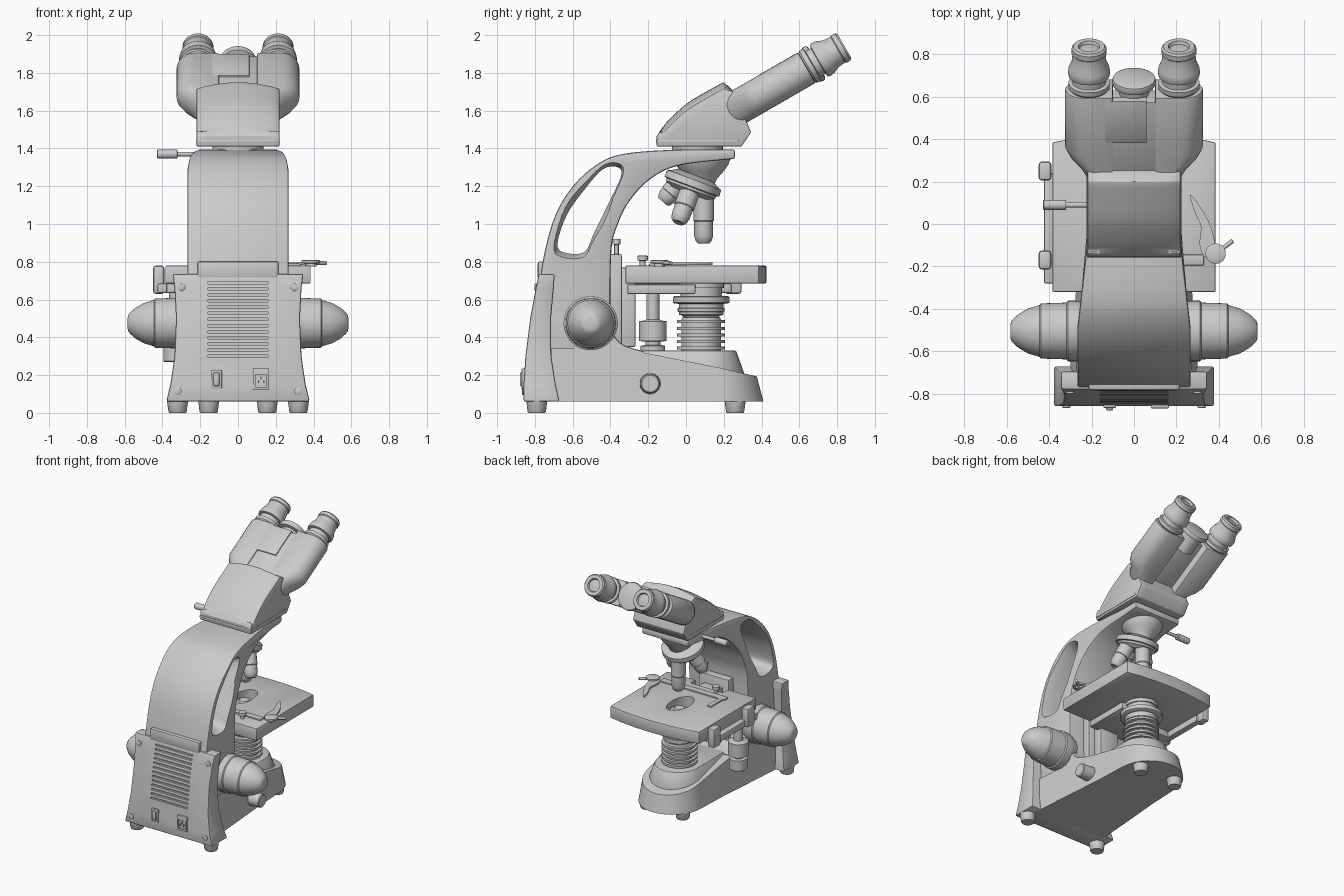
import bpy, bmesh, math
from mathutils import Vector, Matrix

if "Cube" in bpy.data.objects:
    bpy.data.objects.remove(bpy.data.objects["Cube"])

def finish(ob, bevel=0, seg=2):
    bpy.ops.object.select_all(action='DESELECT')
    bpy.context.view_layer.objects.active = ob
    ob.select_set(True)
    if bevel:
        m = ob.modifiers.new("bevel", 'BEVEL')
        m.width, m.segments, m.limit_method, m.angle_limit = bevel, seg, 'ANGLE', math.radians(40)
        bpy.ops.object.modifier_apply(modifier=m.name)
    bpy.ops.object.shade_smooth_by_angle(angle=math.radians(32))
    return ob

def loft(name, rings, bevel=0, seg=2):
    """Skin equal-length closed rings and cap both ends."""
    bm = bmesh.new()
    vs = [[bm.verts.new(p) for p in r] for r in rings]
    n = len(rings[0])
    for a, b in zip(vs, vs[1:]):
        for i in range(n):
            bm.faces.new((a[i], a[(i + 1) % n], b[(i + 1) % n], b[i]))
    bm.faces.new(vs[0]); bm.faces.new(vs[-1])
    bmesh.ops.recalc_face_normals(bm, faces=bm.faces)
    me = bpy.data.meshes.new(name)
    bm.to_mesh(me); bm.free()
    ob = bpy.data.objects.new(name, me)
    bpy.context.collection.objects.link(ob)
    return finish(ob, bevel, seg)

def lathe(name, prof, loc=(0, 0, 0), d=(0, 0, 1), n=32):
    """Spin (distance, radius) points around direction d from loc."""
    q, loc = Vector(d).to_track_quat('Z', 'Y'), Vector(loc)
    return loft(name, [[loc + q @ Vector((r * math.cos(t), r * math.sin(t), s))
                for t in [2 * math.pi * i / n for i in range(n)]] for s, r in prof])

def box(name, c, s, bevel=0):
    x, y, z = (v / 2 for v in s)
    ring = lambda h: [Vector(c) + Vector(p) for p in ((-x, -y, h), (x, -y, h), (x, y, h), (-x, y, h))]
    return loft(name, [ring(-z), ring(z)], bevel)

def plate(name, pts, z0, z1, bevel=0):
    return loft(name, [[(x, y, z) for x, y in pts] for z in (z0, z1)], bevel)

def spline(pts, n=5, closed=False):
    P = [Vector(p) for p in pts]
    P = [P[-1]] + P + P[:2] if closed else [P[0]] + P + [P[-1]]
    out = []
    for a, b, c, d in zip(P, P[1:], P[2:], P[3:]):
        for t in [i / n for i in range(n)]:
            out.append(0.5 * (2*b + (c - a)*t + (2*a - 5*b + 4*c - d)*t*t + (3*b - a - 3*c + d)*t**3))
    return out if closed else out + [P[-1]]

def cut(ob, cutter):
    bpy.context.view_layer.objects.active = ob
    m = ob.modifiers.new("cut", 'BOOLEAN')
    m.operation, m.object, m.solver = 'DIFFERENCE', cutter, 'EXACT'
    bpy.ops.object.modifier_apply(modifier=m.name)
    bpy.data.objects.remove(cutter)
    finish(ob)

# Arm: curved side profile, narrowing towards the head
outer = spline([(-.80, .5), (-.755, .82), (-.69, 1.05), (-.59, 1.21), (-.456, 1.325), (-.32, 1.373), (-.06, 1.393), (.26, 1.395)])
inner = spline([(.26, 1.345), (-.035, 1.31), (-.19, 1.237), (-.3, 1.12), (-.36, 1.0), (-.395, .86), (-.4, .5), (-.385, .42), (-.33, .36), (-.22, .325)])
prof = [Vector((-.8, .07))] + outer + inner + [Vector((-.22, .07))]
def arm_w(y):
    return .268 if y < -.5 else .268 - .068 * min(1, (y + .5) / .6)
arm = loft("arm", [[(s * arm_w(y), y, z) for y, z in prof] for s in (-1, 1)], .012)
# Handle opening with flared rim
hole = spline([(-.68, .9), (-.65, .85), (-.54, .85), (-.49, .945), (-.41, 1.11), (-.345, 1.25), (-.36, 1.3), (-.44, 1.29), (-.535, 1.185), (-.63, 1.05)], 4, True)
cen = sum(hole, Vector((0, 0))) / len(hole)
def hole_ring(x, off):
    return [(x, p.x + (p - cen).normalized().x * off, p.y + (p - cen).normalized().y * off) for p in hole]
cut(arm, loft("handle_cutter", [hole_ring(-.3, .042), hole_ring(-.2, 0), hole_ring(.2, 0), hole_ring(.3, .042)]))

# Base: tapered plan with rounded front and sloping top
def base_ring(y, w):
    zt = .34 - .14 * max(0, y + .33) / .705
    yt = y - .035 * max(0, (y - .16) / .25)
    return [(-w, y, .06), (w, y, .06), (w * .9, yt, zt), (-w * .9, yt, zt)]
stations = [(-.78, .31), (-.6, .295), (-.33, .275), (-.1, .255)]
stations += [(.16 + .25 * math.sin(t), .245 * math.cos(t)) for t in [math.radians(a) for a in (0, 12, 24, 36, 48, 58, 68, 76, 83, 88)]]
loft("base", [base_ring(*s) for s in stations])

# Lamp mound on the base
def mound(r, z):
    arc = [math.pi * i / 16 for i in range(17)]
    return [(r * math.cos(t), .1 + r * math.sin(t), z) for t in arc] + [(-r, -.25, z), (r, -.25, z)]
loft("lamp_mound", [mound(.215, .19), mound(.165, .33)], .008)

# Rear panel with vents, switch, socket and screws
levels = [(.06, -.86, -.67, .38), (.15, -.86, -.69, .358), (.3, -.85, -.713, .336), (.5, -.825, -.715, .328), (.66, -.795, -.7, .336), (.735, -.78, -.695, .346)]
panel = loft("rear_panel", [[(-w, a, z), (w, a, z), (w, b, z), (-w, b, z)] for z, a, b, w in levels], .01)
def panel_y(z):
    for (z0, a, *_), (z1, b, *_) in zip(levels, levels[1:]):
        if z <= z1:
            return a + (b - a) * (z - z0) / (z1 - z0)
    return -.78
for i in range(13):
    z = .30 + i * .0325
    cut(panel, box("vent_cutter", (0, panel_y(z), z), (.32, .03, .013)))
box("panel_tongue", (0, -.74, .755), (.43, .09, .095), .012)
for s in (-1, 1):
    for x, z in ((.3, .665), (.32, .115)):
        lathe("panel_screw", [(0, .02), (.015, .02), (.018, .015)], (s * x, panel_y(z) + .01, z), (0, -1, 0), 16)
box("power_switch_frame", (-.115, -.858, .178), (.058, .02, .1), .004)
box("power_switch", (-.115, -.868, .178), (.034, .024, .07), .006)
socket = box("power_socket", (.122, -.858, .178), (.085, .024, .115), .004)
cut(socket, box("socket_cutter", (.122, -.87, .17), (.06, .03, .065)))
for x, z in ((.108, .165), (.136, .165), (.122, .185)):
    box("socket_pin", (x, -.861, z), (.006, .02, .014))

# Feet
for s in (-1, 1):
    for x, y in ((.32, -.79), (.155, .26)):
        lathe("foot", [(0, .044), (.006, .048), (.065, .056)], (s * x, y, 0), n=24)

# Focus knobs, mirrored
for s in (-1, 1):
    lathe("focus_knob", [(.2, .12), (.25, .138), (.27, .143), (.312, .143), (.318, .134), (.44, .13), (.446, .122), (.5, .106), (.545, .08), (.572, .055), (.58, .045), (.584, .03), (.584, .001)], (0, -.505, .475), (s, 0, 0), 48)
lathe("brightness_knob", [(.2, .05), (.255, .055), (.34, .05), (.345, .044), (.345, .001)], (0, -.19, .155), (1, 0, 0))

# Stage rack and carriage
box("focus_rack", (0, -.375, .59), (.26, .07, .5), .006)
box("stage_carriage", (0, -.305, .56), (.16, .075, .42), .006)
lathe("rack_stop", [(0, .012), (.05, .012), (.052, .02), (.08, .02)], (.09, -.368, .84), n=16)
box("stage_bracket", (0, -.13, .655), (.3, .36, .05), .006)

# Stage with bowed front edge and light opening
front = [(.385 * math.sin(math.radians(a)) / math.sin(.6), .385 + .04 * (1 - (a / 34.4) ** 2)) for a in (34.377, 24, 12, 0, -12, -24, -34.377)]
stage = plate("stage", [(-.385, -.32), (-.14, -.32), (-.14, -.26), (.14, -.26), (.14, -.32), (.385, -.32)] + front, .685, .78, .006)
cut(stage, plate("stage_cutter", [(.075 * math.cos(t), .07 + .135 * math.sin(t)) for t in [math.pi * i / 16 for i in range(32)]], .6, .9))
box("stage_side_rail", (-.4, -.02, .66), (.05, .52, .05), .008)
for y in (.25, -.17):
    box("rail_end", (-.42, y, .705), (.06, .09, .15), .015)
lathe("stage_control_knob", [(0, .06), (.005, .065), (.085, .065), (.09, .04), (.108, .04), (.11, .073), (.215, .073), (.22, .04), (.225, .034), (.38, .034)], (-.33, -.175, .27))
box("stage_control_mount", (-.31, -.17, .66), (.15, .2, .05), .006)

# Slide holder
box("slide_holder_bar", (.05, -.17, .785), (.56, .05, .012), .003)
box("slide_holder_jaw", (-.2, -.09, .785), (.035, .18, .012), .003)
finger = spline([(.265, .14), (.32, .07), (.365, -.02), (.385, -.13), (.34, -.16), (.31, -.1), (.315, -.01), (.285, .06)], 4, True)
plate("slide_clip", finger, .783, .795)
lathe("clip_knob", [(0, .03), (.015, .03), (.017, .048), (.03, .048), (.034, .04), (.034, .001)], (.385, -.14, .776))
lathe("clip_lever", [(0, .009), (.1, .011), (.102, .001)], (.385, -.14, .793), (.8, .6, 0), 12)
for x in (-.1, .2):
    lathe("holder_screw", [(0, .015), (.03, .015), (.032, .028), (.055, .028), (.058, .02)], (x, -.23, .775), n=20)

# Condenser and ribbed light column
ribs = [p for z in (.345, .38, .415, .45, .485) for p in ((z - .01, .105), (z - .01, .127), (z + .006, .127), (z + .006, .105))]
lathe("light_column", [(.3, .105)] + ribs + [(.505, .1), (.507, .001)], (0, .08, 0), n=40)
lathe("condenser", [(.5, .09), (.515, .1), (.52, .118), (.535, .118), (.537, .124), (.553, .124), (.555, .118), (.577, .118), (.58, .142), (.585, .15), (.613, .15), (.618, .142), (.62, .11), (.66, .11), (.66, .12), (.69, .12), (.69, .068), (.735, .068), (.74, .06), (.74, .042), (.755, .035), (.76, .02), (.761, .001)], (0, .08, 0), n=40)

# Nosepiece: fixed dome, tilted turret and four objectives
lathe("nosepiece_dome", [(1.345, .15), (1.315, .14), (1.28, .115), (1.24, .08), (1.2, .06)], (0, .085, 0), n=40)
tilt = math.radians(20.5)
axis = Vector((0, -math.sin(tilt), -math.cos(tilt)))
C = Vector((0, .035, 1.21))
lathe("turret", [(-.05, .1), (-.03, .135), (-.025, .152), (.012, .155), (.016, .14), (.03, .138), (.05, .11), (.055, .001)], C, axis, 48)
radial = Vector((0, math.cos(tilt), -math.sin(tilt)))
for i, L in enumerate((.27, .21, .13, .18)):
    R = Matrix.Rotation(i * math.pi / 2, 3, axis)
    lathe("objective", [(0, .042), (.02, .045), (.022, .054), (L * .55, .054), (L * .57, .05), (L - .04, .05), (L - .012, .042), (L, .03), (L, .012), (L - .005, .001)],
          C + axis * .02 + (R @ radial) * .07, R @ Vector((0, 0, -1)), 28)

# Head: crowned wedge on a round mount, with side lever
lathe("head_mount", [(1.37, .135), (1.42, .135)], (0, .06, 0), n=40)
hp = spline([(-.155, 1.465), (-.11, 1.53), (-.035, 1.605), (.045, 1.665), (.2, 1.752)], 4) + [Vector(p) for p in ((.255, 1.7), (.345, 1.486), (.293, 1.41), (-.155, 1.41))]
def head_ring(x):
    drop = .035 * (x / .22) ** 2
    return [(x, y, z - (drop if z > 1.5 and y < .21 else 0)) for y, z in hp]
loft("head", [head_ring(.22 * k / 4) for k in range(-4, 5)], .008)
box("head_trim", (0, .06, 1.437), (.447, .437, .02), .006)
lathe("lock_lever", [(.15, .012), (.32, .012), (.322, .024), (.425, .024), (.43, .018), (.43, .001)], (0, .09, 1.37), (-1, 0, 0), 20)

# Binocular bodies, eyepieces and hinge, along a 30 degree axis
d = Vector((0, math.cos(math.pi / 6), .5))
up = Vector((0, -.5, math.cos(math.pi / 6)))
O = Vector((0, .28, 1.62))
def body_ring(side, s, k):
    arc = [math.radians(a) for a in range(-90, 91, 15)]
    pts = [(.1, .093), (.1, -.093)] + [(.23 * k + .095 * k * math.cos(t), .093 * math.sin(t)) for t in arc]
    return [O + d * s + up * v + Vector((side * u, 0, 0)) for u, v in pts]
for s in (-1, 1):
    loft("binocular_body", [body_ring(s, *a) for a in ((-.06, .68), (.0, .78), (.05, .92), (.1, 1), (.415, 1))], .008)
    lathe("eyepiece", [(.38, .07), (.42, .092), (.424, .097), (.448, .097), (.452, .08), (.485, .078), (.488, .096), (.505, .1), (.53, .096), (.56, .082), (.605, .078), (.61, .083), (.635, .082), (.645, .074), (.645, .05), (.63, .044), (.63, .03), (.636, .001)],
          O + Vector((s * .212, 0, 0)), d, 40)
def bridge_ring(s):
    return [O + d * s + up * v + Vector((u, 0, 0)) for u, v in ((-.12, -.03), (.12, -.03), (.12, .086), (-.12, .086))]
loft("binocular_bridge", [bridge_ring(-.06), bridge_ring(.39)], .006)
loft("bridge_step", [[O + d * s + up * v + Vector((u, 0, 0)) for u, v in ((-.135, .05), (.06, .05), (.06, .094), (-.135, .094))] for s in (.17, .4)], .003)
lathe("hinge_cap", [(.3, .07), (.43, .07), (.435, .098), (.455, .104), (.47, .1), (.475, .09), (.475, .001)], O, d, 40)
